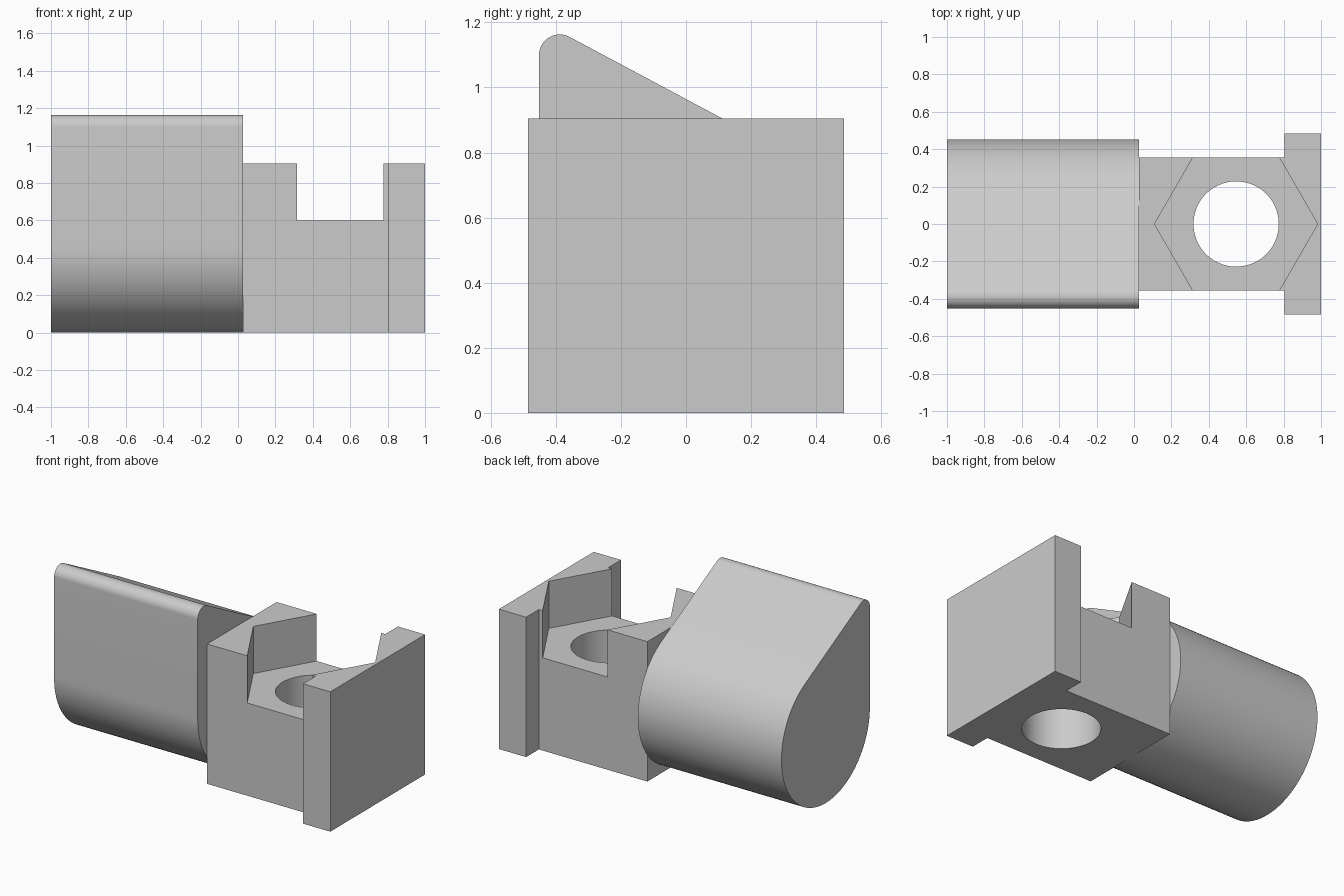
import bpy, bmesh, math
from mathutils import Matrix, Vector

if "Cube" in bpy.data.objects:
    bpy.data.objects.remove(bpy.data.objects["Cube"])

grey = bpy.data.materials.new("light_grey")
grey.use_nodes = True
GREY = (0.6, 0.6, 0.6, 1)
grey.diffuse_color = GREY
grey.node_tree.nodes["Principled BSDF"].inputs["Base Color"].default_value = GREY


def prism(name, points, depth):
    """Extrude a closed outline of 3D points along a vector."""
    bm = bmesh.new()
    base = bm.faces.new([bm.verts.new(p) for p in points])
    cap = bmesh.ops.extrude_face_region(bm, geom=[base], use_keep_orig=True)["geom"]
    bmesh.ops.translate(bm, vec=Vector(depth),
                        verts=[v for v in cap if isinstance(v, bmesh.types.BMVert)])
    bmesh.ops.recalc_face_normals(bm, faces=bm.faces)
    mesh = bpy.data.meshes.new(name)
    bm.to_mesh(mesh)
    bm.free()
    mesh.materials.append(grey)
    obj = bpy.data.objects.new(name, mesh)
    bpy.context.collection.objects.link(obj)
    return obj


def arc(cx, cy, r, start, end, n):
    return [(cx + r * math.cos(a), cy + r * math.sin(a))
            for a in (math.radians(start + (end - start) * i / n) for i in range(n + 1))]


def activate(obj):
    bpy.ops.object.select_all(action="DESELECT")
    obj.select_set(True)
    bpy.context.view_layer.objects.active = obj


def cut(obj, cutter):
    mod = obj.modifiers.new("cut", "BOOLEAN")
    mod.operation, mod.solver, mod.object = "DIFFERENCE", "EXACT", cutter
    activate(obj)
    bpy.ops.object.modifier_apply(modifier=mod.name)
    bpy.data.objects.remove(cutter)


def shade(obj):
    activate(obj)
    bpy.ops.object.shade_smooth_by_angle(angle=math.radians(25))


# Teardrop cam: a large and a small arc joined by their common tangents
R, r = 0.452, 0.064
tip_y, tip_z = r - R, 1.163 - r
lean = math.degrees(math.atan2(tip_z - R, tip_y))
tangent = 2 * lean - 180
outline = arc(0, R, R, -180, tangent, 72) + arc(tip_y, tip_z, r, tangent, 180, 20)
cam = prism("cam_barrel", [(-1, y, z) for y, z in outline], (1.028, 0, 0))
shade(cam)

# T-shaped nut holder with a wide end plate
side = [(0.028, 0.355), (0.805, 0.355), (0.805, 0.485), (1, 0.485)]
tee = side + [(x, -y) for x, y in reversed(side)]
holder = prism("nut_holder", [(x, y, 0) for x, y in tee], (0, 0, 0.905))

# Hexagonal nut pocket and round bolt hole
CX = 0.546
hexagon = arc(CX, 0, 0.436, 0, 300, 5)
cut(holder, prism("pocket_cutter", [(x, y, 0.6) for x, y in hexagon], (0, 0, 0.6)))
circle = arc(CX, 0, 0.228, 0, 355, 71)
cut(holder, prism("hole_cutter", [(x, y, -0.2) for x, y in circle], (0, 0, 1.4)))
shade(holder)
